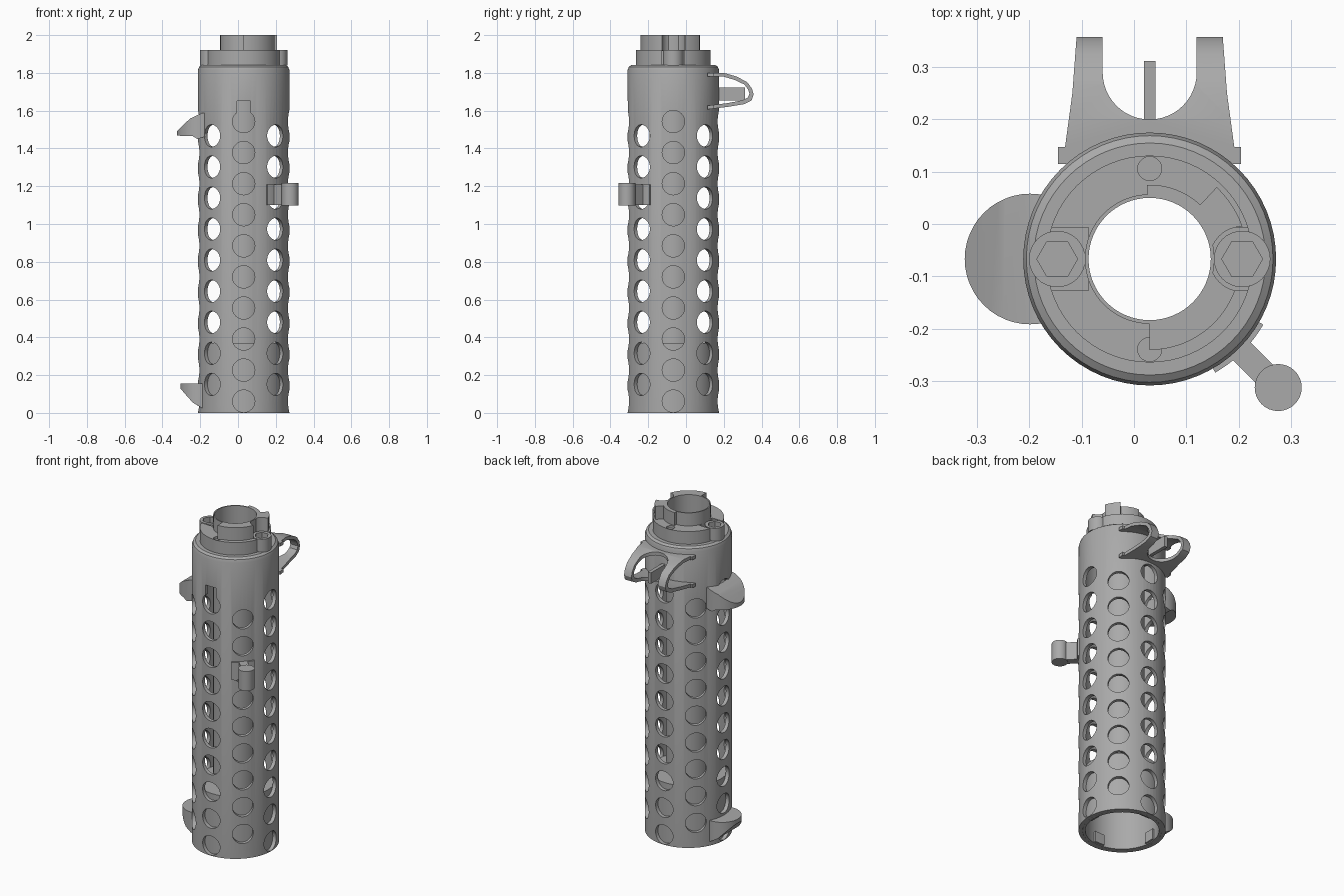
import bpy, bmesh
from math import sin, cos, pi, radians
from mathutils import Matrix, Vector

cube = bpy.data.objects.get("Cube")
if cube:
    bpy.data.objects.remove(cube)

CX, CY = 0.03, -0.067          # tube axis
R = 0.242                      # tube outer radius

steel = bpy.data.materials.new("grey_steel")
steel.use_nodes = True
steel.diffuse_color = (0.4, 0.4, 0.4, 1)
steel.node_tree.nodes["Principled BSDF"].inputs["Base Color"].default_value = (0.4, 0.4, 0.4, 1)


def finish(name, bm):
    bmesh.ops.recalc_face_normals(bm, faces=bm.faces)
    mesh = bpy.data.meshes.new(name)
    bm.to_mesh(mesh)
    bm.free()
    mesh.materials.append(steel)
    obj = bpy.data.objects.new(name, mesh)
    bpy.context.collection.objects.link(obj)
    return obj


def activate(obj):
    bpy.ops.object.select_all(action='DESELECT')
    obj.select_set(True)
    bpy.context.view_layer.objects.active = obj


def smooth(*objs):
    for obj in objs:
        activate(obj)
        bpy.ops.object.shade_smooth_by_angle(angle=radians(30))


def boolean(obj, cutter, op='DIFFERENCE'):
    activate(obj)
    mod = obj.modifiers.new("cut", 'BOOLEAN')
    mod.operation, mod.object, mod.solver = op, cutter, 'EXACT'
    bpy.ops.object.modifier_apply(modifier=mod.name)
    bpy.data.objects.remove(cutter)


def revolve(name, profile, n=64):
    """Closed (radius, height) outline turned about the tube axis."""
    bm = bmesh.new()
    rings = [[bm.verts.new((CX + r * cos(2 * pi * i / n), CY + r * sin(2 * pi * i / n), z))
              for r, z in profile] for i in range(n)]
    m = len(profile)
    for i in range(n):
        a, b = rings[i], rings[(i + 1) % n]
        for j in range(m):
            k = (j + 1) % m
            bm.faces.new((a[j], b[j], b[k], a[k]))
    return finish(name, bm)


def prism(name, outline, axis, lo, hi):
    """Outline in the plane across an axis, extruded from lo to hi."""
    place = {'x': lambda u, v, w: (w, u, v), 'y': lambda u, v, w: (u, w, v),
             'z': lambda u, v, w: (u, v, w)}[axis]
    bm = bmesh.new()
    face = bm.faces.new([bm.verts.new(place(u, v, lo)) for u, v in outline])
    ext = bmesh.ops.extrude_face_region(bm, geom=[face])
    shift = Vector(place(0, 0, hi - lo))
    bmesh.ops.translate(bm, vec=shift, verts=[g for g in ext["geom"] if isinstance(g, bmesh.types.BMVert)])
    return finish(name, bm)


def arc(x, y, r, a0, a1, n=24):
    return [(x + r * cos(radians(a0 + (a1 - a0) * i / n)),
             y + r * sin(radians(a0 + (a1 - a0) * i / n))) for i in range(n + 1)]


def disc(name, x, y, r, lo, hi, n=32):
    return prism(name, arc(x, y, r, 0, 360, n)[:-1], 'z', lo, hi)


def box(name, x0, x1, y0, y1, z0, z1):
    return prism(name, [(x0, y0), (x1, y0), (x1, y1), (x0, y1)], 'z', z0, z1)


# Perforated outer tube with rounded shoulder
tube = revolve("outer_tube", [(0.22, 0), (R, 0), (R, 1.815), (0.236, 1.832), (0.222, 1.842),
                              (0.122, 1.842), (0.122, 1.8), (0.22, 1.8)])
holes = bmesh.new()
for col in range(8):
    odd = col % 2
    spin = Matrix.Translation((CX, CY, 0)) @ Matrix.Rotation(col * pi / 4, 4, 'Z')
    for row in range(9 if odd else 10):
        z = (0.151 if odd else 0.062) + 0.1645 * row
        place = spin @ Matrix.Translation((0.24, 0, z)) @ Matrix.Rotation(pi / 2, 4, 'Y')
        bmesh.ops.create_cone(holes, cap_ends=True, segments=32, radius1=0.059,
                              radius2=0.059, depth=0.1, matrix=place)
boolean(tube, finish("hole_cutter", holes))
boolean(tube, box("slot_cutter", CX - 0.035, CX + 0.035, CY - 0.3, CY - 0.18, 1.55, 1.65))

# Inner barrel and the closed collar at the lower end
barrel = revolve("inner_barrel", [(0.117, 0.34), (0.124, 0.34), (0.124, 2.0), (0.117, 2.0)])
collar = revolve("lower_collar", [(0.205, 0), (0.2195, 0), (0.2195, 0.37), (0.12, 0.37),
                                  (0.12, 0.35), (0.205, 0.35)])
for i in range(4):
    a = i * pi / 2
    lug = box("collar_lug_%d" % i, 0.192, 0.21, -0.033, 0.033, 0.005, 0.07)
    lug.matrix_world = Matrix.Translation((CX, CY, 0)) @ Matrix.Rotation(a, 4, 'Z')

# Top flange, notched for the bolts and dimpled front and back
flange = revolve("top_flange", [(0.122, 1.835), (0.198, 1.835), (0.198, 1.92), (0.122, 1.92)])
for s in (-1, 1):
    x = CX + s * 0.177
    boolean(flange, box("notch_cutter", x - 0.06, x + 0.06, CY - 0.06, CY + 0.06, 1.845, 1.95))
    boolean(flange, disc("dimple_cutter", CX, CY + s * 0.173, 0.023, 1.905, 1.95, 20))
    bolt = disc("flange_bolt_left" if s > 0 else "flange_bolt_right", x, CY, 0.054, 1.84, 1.92)
    boolean(bolt, disc("socket_cutter", x, CY, 0.039, 1.885, 1.95, 6))
    smooth(bolt)

# Stepped locking lug round the muzzle
outer = arc(CX, CY, 0.174, -90, -20) + arc(CX, CY, 0.188, -19, 47) + arc(CX, CY, 0.142, 47, 92)
lock = prism("locking_lug", outer + arc(CX, CY, 0.12, 92, -90, 40), 'z', 1.915, 2.0)
boolean(lock, disc("bolt_clearance", CX + 0.177, CY, 0.062, 1.9, 2.05))

# Rear sight: bent band trimmed to a pair of ears, with a blade between
band = [(0.10, 1.80), (0.20, 1.80), (0.27, 1.78), (0.325, 1.75), (0.35, 1.715), (0.358, 1.685),
        (0.348, 1.655), (0.31, 1.635), (0.22, 1.62), (0.10, 1.605)]
inner = [(0.10, 1.625), (0.22, 1.64), (0.30, 1.655), (0.328, 1.67), (0.336, 1.69),
         (0.33, 1.71), (0.31, 1.738), (0.26, 1.762), (0.20, 1.78), (0.10, 1.78)]
ears = prism("sight_ears", band + inner, 'x', -0.2, 0.26)
half = [(0.175, 0.115), (0.175, 0.147), (0.162, 0.147), (0.148, 0.25), (0.139, 0.37), (0.09, 0.37)]
plan = [(CX + x, y) for x, y in half]
plan += arc(CX, 0.29, 0.09, 0, -180)
plan += [(CX - x, y) for x, y in reversed(half)]
boolean(ears, prism("ear_plan", plan, 'z', 1.5, 1.9), 'INTERSECT')
boolean(ears, disc("tube_trim", CX, CY, 0.23, 1.5, 1.9))
blade = box("sight_blade", 0.019, 0.041, 0.16, 0.312, 1.655, 1.722)

# Two rounded fins on the right side
upper = [(-0.33, 1.468), (-0.33, 1.485), (-0.285, 1.53), (-0.25, 1.56), (-0.19, 1.588),
         (-0.165, 1.588), (-0.165, 1.465), (-0.215, 1.45), (-0.24, 1.465)]
lower = [(-0.305, 0.155), (-0.165, 0.155), (-0.165, 0.025), (-0.19, 0.025), (-0.24, 0.055),
         (-0.28, 0.10), (-0.305, 0.13)]
for name, shape, r in (("upper_fin", upper, 0.125), ("lower_fin", lower, 0.107)):
    fin = prism(name, shape, 'y', CY - 0.2, CY + 0.2)
    boolean(fin, disc("fin_plan", -0.199, CY, r, -0.5, 2.0, 48), 'INTERSECT')
    boolean(fin, disc("tube_trim", CX, CY, 0.235, -0.5, 2.0))
    smooth(fin)

# Lever at the front left: curved foot, arm and round knob
foot = prism("lever_foot", arc(CX, CY, 0.251, -60, -30) + arc(CX, CY, 0.236, -30, -60), 'z', 1.10, 1.21)
arm = box("lever_arm", 0.236, 0.345, -0.024, 0.024, 1.10, 1.21)
arm.matrix_world = Matrix.Translation((CX, CY, 0)) @ Matrix.Rotation(-pi / 4, 4, 'Z')
knob = disc("lever_knob", CX + 0.246, CY - 0.246, 0.045, 1.098, 1.217)

smooth(tube, barrel, collar, flange, lock, ears, foot, knob)
